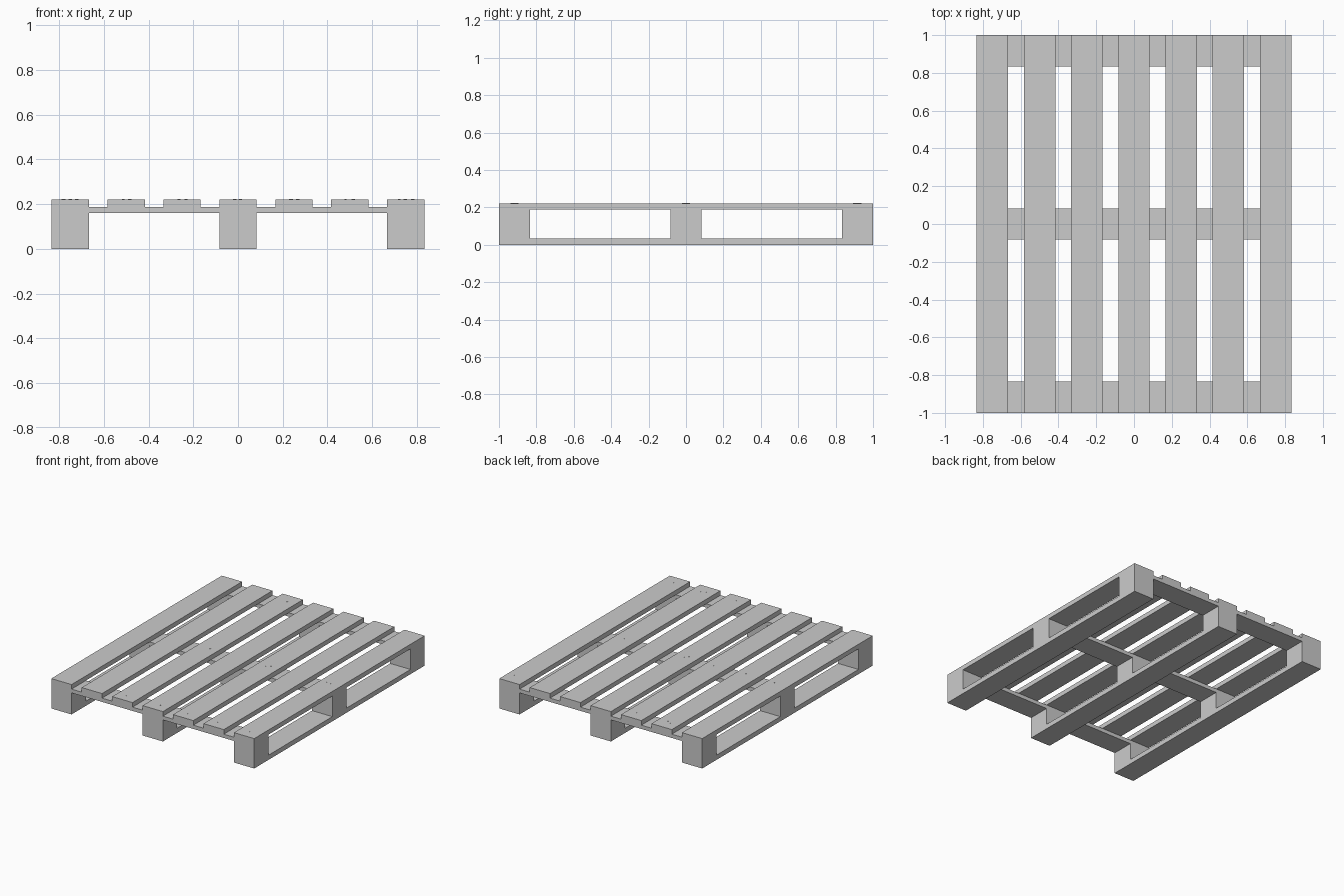
import bpy, bmesh, random
from mathutils import Matrix

if "Cube" in bpy.data.objects:
    bpy.data.objects.remove(bpy.data.objects["Cube"])

random.seed(4)
W = 1 / 6                      # board and block width
X3 = (-0.75, 0, 0.75)          # block columns
Y3 = (-1 + W / 2, 0, 1 - W / 2)  # block rows
Z_BOTTOM, Z_BLOCK, Z_CROSS, Z_TOP = 0.035, 0.16, 0.188, 0.222


def box(name, x, y, z0, z1, sx, sy):
    bm = bmesh.new()
    bmesh.ops.create_cube(bm, size=1)
    bmesh.ops.scale(bm, vec=(sx, sy, z1 - z0), verts=bm.verts)
    mesh = bpy.data.meshes.new(name)
    bm.to_mesh(mesh)
    bm.free()
    ob = bpy.data.objects.new(name, mesh)
    ob.location = (x, y, (z0 + z1) / 2)
    bpy.context.collection.objects.link(ob)


def nails(name, points, z):
    # small flat nail heads, barely proud of the wood
    bm = bmesh.new()
    for x, y in points:
        bmesh.ops.create_cone(bm, cap_ends=True, segments=8, radius1=0.004,
                              radius2=0.004, depth=0.002,
                              matrix=Matrix.Translation((x, y, z)))
    mesh = bpy.data.meshes.new(name)
    bm.to_mesh(mesh)
    bm.free()
    bpy.context.collection.objects.link(bpy.data.objects.new(name, mesh))


def scatter(x, y, count):
    # slightly uneven hand-nailed spacing
    return [(x + (i - (count - 1) / 2) * 0.03 + random.uniform(-0.006, 0.006),
             y + random.uniform(-0.02, 0.02)) for i in range(count)]


# seven deck boards
deck_x = [-0.75 + 0.25 * i for i in range(7)]
for x in deck_x:
    box("deck_board", x, 0, Z_CROSS, Z_TOP, W, 2)

# three cross boards under the deck
for y in Y3:
    box("cross_board", 0, y, Z_BLOCK, Z_CROSS, 1.5 + W, W)

# three bottom runners and nine spacer blocks
for x in X3:
    box("bottom_runner", x, 0, 0, Z_BOTTOM, W, 2)
    for y in Y3:
        box("spacer_block", x, y, Z_BOTTOM, Z_BLOCK, W, W)

# nail heads on the deck and under the runners
nails("deck_nails", [p for x in deck_x for y in Y3
                     for p in scatter(x, y, 3 if abs(x) > 0.7 else 2)], Z_TOP - 0.0005)
nails("runner_nails", [p for x in X3 for y in Y3 for p in scatter(x, y, 2)], 0.001)
